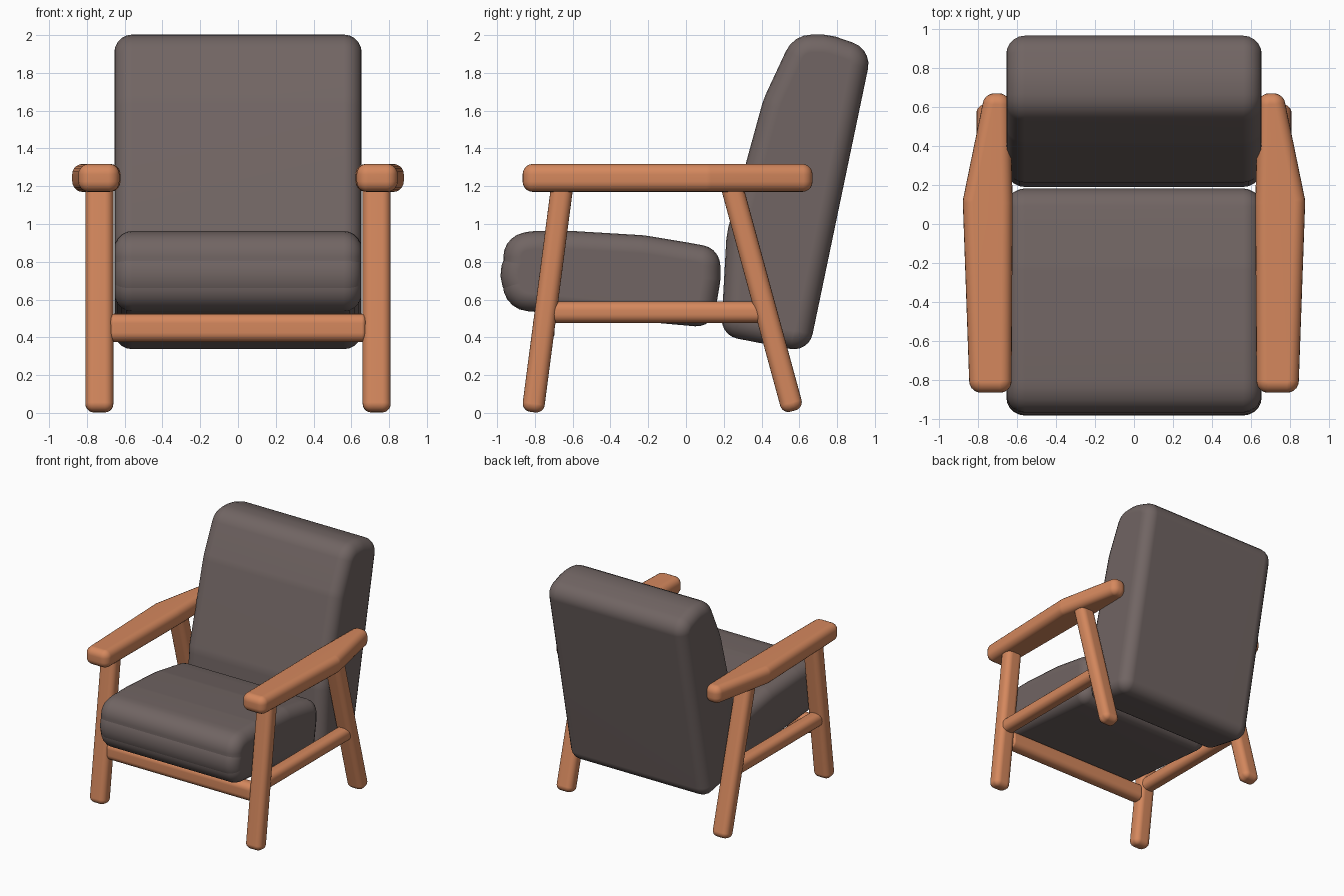
import bpy, bmesh, math
from mathutils import Vector

if "Cube" in bpy.data.objects:
    bpy.data.objects.remove(bpy.data.objects["Cube"])


def material(name, rgb):
    m = bpy.data.materials.new(name)
    m.diffuse_color = (*rgb, 1)
    m.use_nodes = True
    m.node_tree.nodes["Principled BSDF"].inputs["Base Color"].default_value = m.diffuse_color
    return m


wood = material("orange wood", (0.66, 0.245, 0.11))
fabric = material("grey brown fabric", (0.165, 0.13, 0.125))


def rounded_prism(name, corners, lo, hi, edge, mat, axis="x", mirror=False, seg=5):
    """Extrude a convex counter-clockwise outline of (u, v, radius) corners with rounded rims."""
    arcs = []  # (centre, direction, radius)
    n = len(corners)
    for i in range(n):
        p0, p, p1 = (Vector(corners[(i + k) % n][:2]) for k in (-1, 0, 1))
        r = corners[i][2]
        d0, d1 = (p - p0).normalized(), (p1 - p).normalized()
        n0, n1 = Vector((d0.y, -d0.x)), Vector((d1.y, -d1.x))
        c = p - (n0 + n1) * r / (1 + n0.dot(n1))
        a0 = math.atan2(n0.y, n0.x)
        turn = (math.atan2(n1.y, n1.x) - a0) % (2 * math.pi)
        steps = max(1, round(turn / math.radians(16)))
        for k in range(steps + 1):
            a = a0 + turn * k / steps
            arcs.append((c, Vector((math.cos(a), math.sin(a))), r))
    # heights and insets of the rings
    q = [math.pi / 2 * k / seg for k in range(seg + 1)]
    levels = [(lo + edge * (1 - math.sin(a)), edge * (1 - math.cos(a))) for a in reversed(q)]
    levels += [(hi - edge * (1 - math.sin(a)), edge * (1 - math.cos(a))) for a in q]
    bm = bmesh.new()
    rings = []
    for h, inset in levels:
        ring = []
        for c, d, r in arcs:
            s = c + d * (r - inset)
            ring.append(bm.verts.new((h, s.x, s.y) if axis == "x" else (s.x, s.y, h)))
        rings.append(ring)
    m = len(arcs)
    for a, b in zip(rings, rings[1:]):
        for i in range(m):
            j = (i + 1) % m
            bm.faces.new((a[i], a[j], b[j], b[i]))
    bm.faces.new(rings[0][::-1])
    bm.faces.new(rings[-1])
    bmesh.ops.remove_doubles(bm, verts=bm.verts, dist=1e-4)
    bmesh.ops.recalc_face_normals(bm, faces=bm.faces)
    for f in bm.faces:
        f.smooth = True
    me = bpy.data.meshes.new(name)
    bm.to_mesh(me)
    bm.free()
    me.materials.append(mat)
    ob = bpy.data.objects.new(name, me)
    bpy.context.collection.objects.link(ob)
    if mirror:
        mod = ob.modifiers.new("mirror", "MIRROR")
        mod.use_mirror_merge = False
    ob.modifiers.new("weighted normals", "WEIGHTED_NORMAL")
    return ob


def bar(name, a, b, width, x0, x1, r=0.045):
    """Rounded bar between two (y, z) points, mirrored to both sides."""
    a, b = Vector(a), Vector(b)
    d = (b - a).normalized()
    s = Vector((d.y, -d.x)) * width / 2
    pts = [(*p, r) for p in (a + s, b + s, b - s, a - s)]
    rounded_prism(name, pts, x0, x1, r, wood, mirror=True)


# Cushions: side profiles extruded across the chair
rounded_prism("seat_cushion", [
    (-0.972, 0.55, 0.14), (-0.80, 0.535, 0.2), (0.14, 0.45, 0.1), (0.182, 0.70, 0.1),
    (0.182, 0.87, 0.11), (0.02, 0.90, 0.2), (-0.22, 0.94, 0.3), (-0.60, 0.963, 0.3),
    (-0.82, 0.963, 0.2), (-0.965, 0.93, 0.13)], -0.655, 0.655, 0.095, fabric)
rounded_prism("back_cushion", [
    (0.185, 0.41, 0.1), (0.65, 0.32, 0.1), (0.985, 1.925, 0.12), (0.76, 2.003, 0.2),
    (0.57, 2.003, 0.15), (0.41, 1.66, 0.3), (0.215, 0.95, 0.3)],
    -0.655, 0.655, 0.095, fabric)

# Legs and side rails
bar("front_legs", (-0.812, 0.004), (-0.653, 1.22), 0.117, 0.66, 0.808)
bar("rear_legs", (0.567, 0.01), (0.237, 1.22), 0.117, 0.66, 0.808)
bar("side_rails", (-0.76, 0.533), (0.43, 0.533), 0.113, 0.675, 0.793)

# Front rail
rounded_prism("front_rail", [(-0.81, 0.375, 0.05), (-0.695, 0.375, 0.05),
                             (-0.695, 0.525, 0.05), (-0.81, 0.525, 0.05)],
              -0.675, 0.675, 0.02, wood)

# Armrests: plan outline, widest near the middle and tapering to the back
rounded_prism("armrests", [
    (0.628, -0.865, 0.06), (0.843, -0.865, 0.06), (0.878, 0.12, 0.1),
    (0.765, 0.67, 0.06), (0.635, 0.67, 0.06), (0.622, 0.1, 0.1)],
    1.17, 1.318, 0.055, wood, axis="z", mirror=True)
